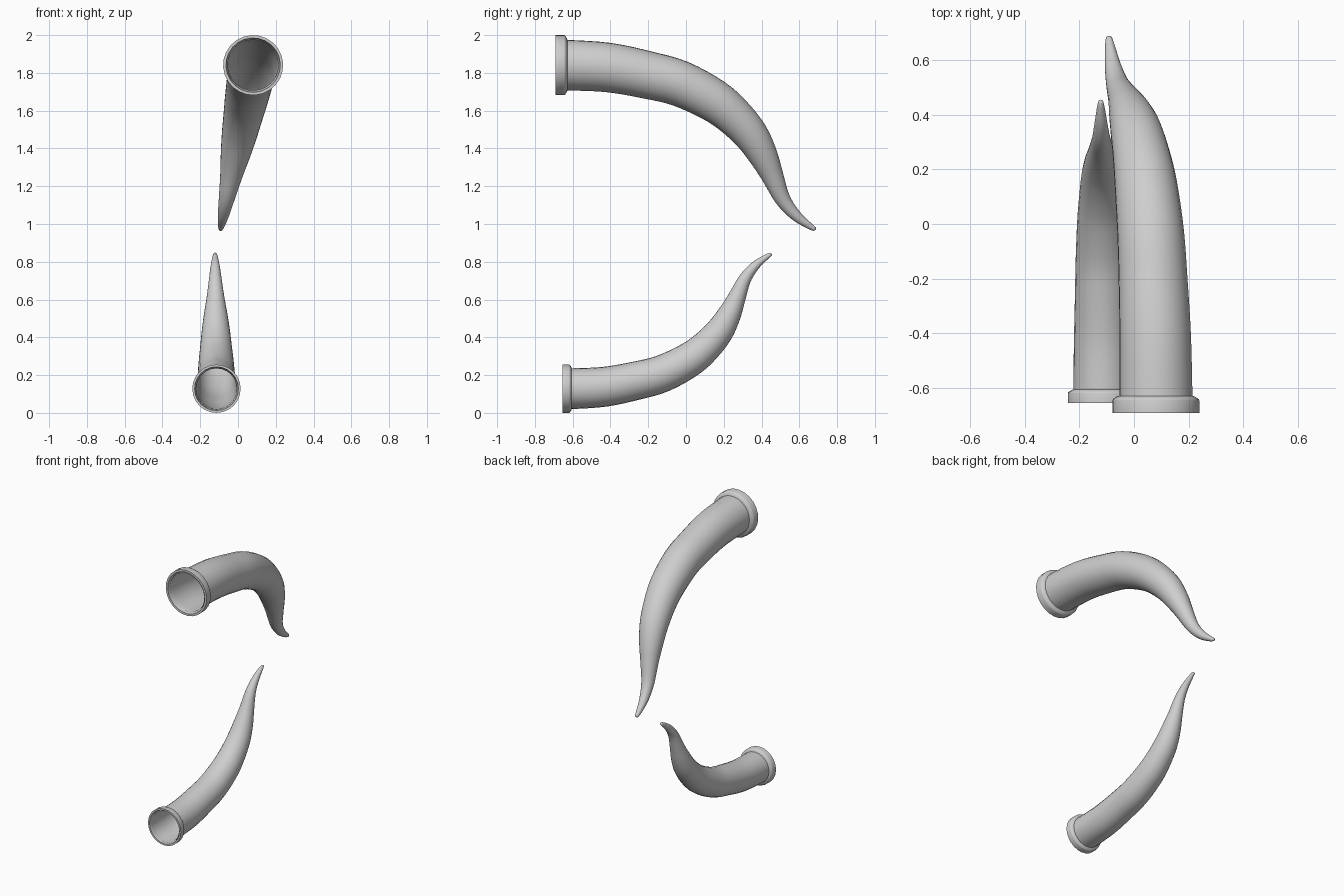
import bpy, bmesh, math
from mathutils import Vector, Matrix

cube = bpy.data.objects.get("Cube")
if cube:
    bpy.data.objects.remove(cube)

SIDES = 24
grey = bpy.data.materials.new("light grey")
grey.use_nodes = True
grey.diffuse_color = (0.62, 0.62, 0.62, 1)
grey.node_tree.nodes["Principled BSDF"].inputs["Base Color"].default_value = (0.62, 0.62, 0.62, 1)

# Horn centre line: distance back from the mouth, droop, radius
PATH = [Vector(p) for p in [
    (0.01, 0, 0.135), (0.06, 0, 0.134), (0.28, 0.013, 0.131), (0.49, 0.054, 0.126),
    (0.66, 0.1, 0.122), (0.835, 0.19, 0.114), (0.945, 0.278, 0.104), (1.035, 0.38, 0.093),
    (1.1, 0.492, 0.077), (1.147, 0.597, 0.059), (1.2, 0.72, 0.042), (1.267, 0.807, 0.03),
    (1.34, 0.865, 0.018), (1.372, 0.885, 0.011)]]

# Collar section: distance back from the mouth, radius
COLLAR = [(0.062, 0.134), (0.06, 0.141), (0.05, 0.157), (0.045, 0.159), (0, 0.159), (0, 0.144)]


def smooth_path(points, steps=4):
    """Catmull-Rom curve through the points."""
    pts = [2 * points[0] - points[1]] + points + [2 * points[-1] - points[-2]]
    out = []
    for a, b, c, d in zip(pts, pts[1:], pts[2:], pts[3:]):
        for i in range(steps):
            t = i / steps
            out.append(0.5 * (2 * b + (c - a) * t + (2 * a - 5 * b + 4 * c - d) * t * t
                              + (3 * b - a - 3 * c + d) * t ** 3))
    return out + [points[-1]]


def ring(bm, y, drop, radius, slope=0.0):
    """Circle of vertices square to a path that falls at the given slope."""
    verts = []
    for i in range(SIDES):
        a = math.tau * i / SIDES
        across, up = radius * math.cos(a), radius * math.sin(a)
        verts.append(bm.verts.new((across, y + up * math.sin(slope), -drop + up * math.cos(slope))))
    return verts


def bridge(bm, rings):
    for r, s in zip(rings, rings[1:]):
        for i in range(SIDES):
            j = (i + 1) % SIDES
            bm.faces.new((r[i], s[i], s[j], r[j]))


def finish(bm, name, matrix, angle):
    mesh = bpy.data.meshes.new(name)
    bm.transform(matrix)
    bm.to_mesh(mesh)
    bm.free()
    mesh.materials.append(grey)
    obj = bpy.data.objects.new(name, mesh)
    bpy.context.collection.objects.link(obj)
    bpy.ops.object.select_all(action="DESELECT")
    obj.select_set(True)
    bpy.context.view_layer.objects.active = obj
    bpy.ops.object.shade_smooth_by_angle(angle=math.radians(angle))


def build_horn(prefix, position, size, turn):
    matrix = (Matrix.Translation(position) @ Matrix.Rotation(math.radians(turn), 4, "Y")
              @ Matrix.Scale(size, 4))
    # Hollow tapering horn, open at the mouth
    bm = bmesh.new()
    path = smooth_path(PATH)
    rings = []
    for i, p in enumerate(path):
        step = path[min(i + 1, len(path) - 1)] - path[max(i - 1, 0)]
        rings.append(ring(bm, p.x, p.y, p.z, math.atan2(step.y, step.x)))
    bridge(bm, rings)
    tip = bm.verts.new((0, path[-1].x + 0.006, -path[-1].y - 0.002))
    for i in range(SIDES):
        bm.faces.new((rings[-1][i], tip, rings[-1][(i + 1) % SIDES]))
    bmesh.ops.recalc_face_normals(bm, faces=bm.faces)
    finish(bm, prefix + "_horn", matrix, 60)

    # Collar around the mouth
    bm = bmesh.new()
    rings = [ring(bm, y, 0, r) for y, r in COLLAR]
    bridge(bm, rings + rings[:1])
    bmesh.ops.recalc_face_normals(bm, faces=bm.faces)
    finish(bm, prefix + "_collar", matrix, 50)


build_horn("upper", (0.08, -0.69, 1.841), 1.0, 11.2)
build_horn("lower", (-0.114, -0.655, 0.128), 0.805, 179.4)
